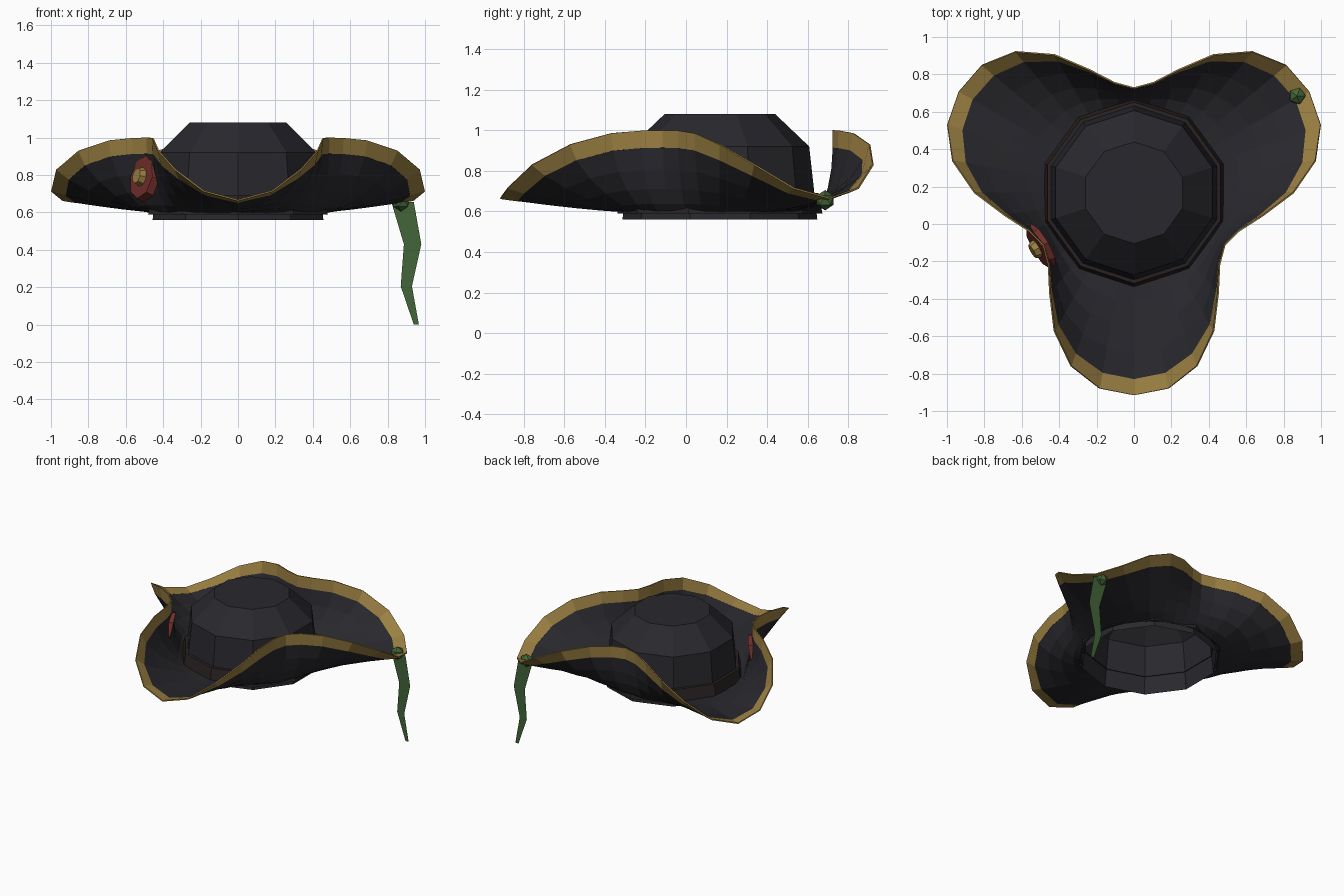
import bpy, math
from mathutils import Vector, Matrix

if "Cube" in bpy.data.objects:
    bpy.data.objects.remove(bpy.data.objects["Cube"])

CY = 0.167  # hat axis offset in y


def material(name, rgb):
    m = bpy.data.materials.new(name)
    m.diffuse_color = (*rgb, 1)
    m.use_nodes = True
    m.node_tree.nodes["Principled BSDF"].inputs["Base Color"].default_value = m.diffuse_color
    return m


FELT = material("felt", (0.022, 0.021, 0.026))
GOLD = material("gold", (0.33, 0.215, 0.055))
BROWN = material("brown", (0.022, 0.017, 0.016))
RED = material("red", (0.17, 0.028, 0.024))
GREEN = material("green", (0.055, 0.13, 0.04))


def make(name, verts, faces, mat, thickness=0):
    me = bpy.data.meshes.new(name)
    me.from_pydata(verts, [], faces)
    me.materials.append(mat)
    ob = bpy.data.objects.new(name, me)
    bpy.context.collection.objects.link(ob)
    if thickness:
        s = ob.modifiers.new("thickness", "SOLIDIFY")
        s.thickness, s.offset = thickness, 0
    return ob


def loft(name, rows, mat, cap=False, thickness=0):
    """Join closed rings of equal length with quads."""
    n = len(rows[0])
    verts = [p for row in rows for p in row]
    faces = [(r * n + i, r * n + (i + 1) % n, (r + 1) * n + (i + 1) % n, (r + 1) * n + i)
             for r in range(len(rows) - 1) for i in range(n)]
    if cap:
        faces.append(tuple(range((len(rows) - 1) * n, len(rows) * n)))
    return make(name, verts, faces, mat, thickness)


def ring(r, z, n=10):
    return [(r * math.sin(2 * math.pi * i / n), CY + r * math.cos(2 * math.pi * i / n), z)
            for i in range(n)]


# Crown: ten-sided open shell, with a band round its foot
loft("crown", [ring(r, z) for r, z in ((0.48, 0.56), (0.44, 0.92), (0.272, 1.08))], FELT, cap=True)
loft("hat_band", [ring(r, z) for r, z in ((0.505, 0.59), (0.485, 0.69), (0.46, 0.692))], BROWN)

# Brim: edge radius and height every 10 degrees from a corner to a fold
EDGE = ((1.082, 0.665), (1.062, 0.715), (0.985, 0.83), (0.852, 0.93),
        (0.70, 0.985), (0.597, 0.998), (0.56, 1.0))


def section(k):
    """Curved brim cross-section running from the crown to the edge."""
    k = k % 12
    k = min(k, 12 - k)
    r, z = EDGE[k]
    p = 1 + 1.5 * (k / 6) ** 2
    return lambda t: Vector((0.475 + (r - 0.475) * (1 - (1 - t) ** p), 0.6 + (z - 0.6) * t ** 1.3))


def trim_start(f):
    t = 1.0
    while (f(1) - f(t)).length < 0.085:
        t -= 0.005
    return t


def brim_ring(frac):
    pts = []
    for k in range(36):
        f = section(k)
        q = f(1 if frac > 1 else trim_start(f) * frac)
        a = math.radians(10 * k - 90)
        pts.append((q.x * math.cos(a), CY + q.x * math.sin(a), q.y))
    return pts


loft("brim", [brim_ring(s) for s in (0, 0.2, 0.45, 0.72, 1)], FELT, thickness=0.006)
loft("brim_trim", [brim_ring(s) for s in (1, 2)], GOLD, thickness=0.008)

# Rosette set through the front left fold, leaning back a little
out = Vector((-math.cos(math.radians(30)), -0.5, 0))
lean = (out + Vector((0, 0, 0.22))).normalized()


def disc(name, r, depth, lift, mat, top):
    bpy.ops.mesh.primitive_cone_add(vertices=8, radius1=r, radius2=r * top, depth=depth)
    ob = bpy.context.object
    ob.name = name
    ob.data.materials.append(mat)
    ob.matrix_world = (Matrix.Translation(Vector((0, CY, 0.785)) + out * 0.577 + lean * lift)
                       @ lean.to_track_quat("Z", "Y").to_matrix().to_4x4())


disc("rosette", 0.13, 0.04, 0, RED, 0.9)
disc("rosette_button", 0.055, 0.04, 0.032, GOLD, 0.75)

# Knot and flat ribbon hanging from the back right corner
bpy.ops.mesh.primitive_ico_sphere_add(subdivisions=1, radius=0.05, location=(0.872, 0.685, 0.655))
knot = bpy.context.object
knot.name = "ribbon_knot"
knot.data.materials.append(GREEN)

ribbon = ((0.82, 0.94, 0.655), (0.887, 0.98, 0.43), (0.87, 0.93, 0.205), (0.94, 0.967, 0.0))
make("ribbon", [(x, 0.685, z) for a, b, z in ribbon for x in (a, b)],
     [(2 * i, 2 * i + 1, 2 * i + 3, 2 * i + 2) for i in range(3)], GREEN)
